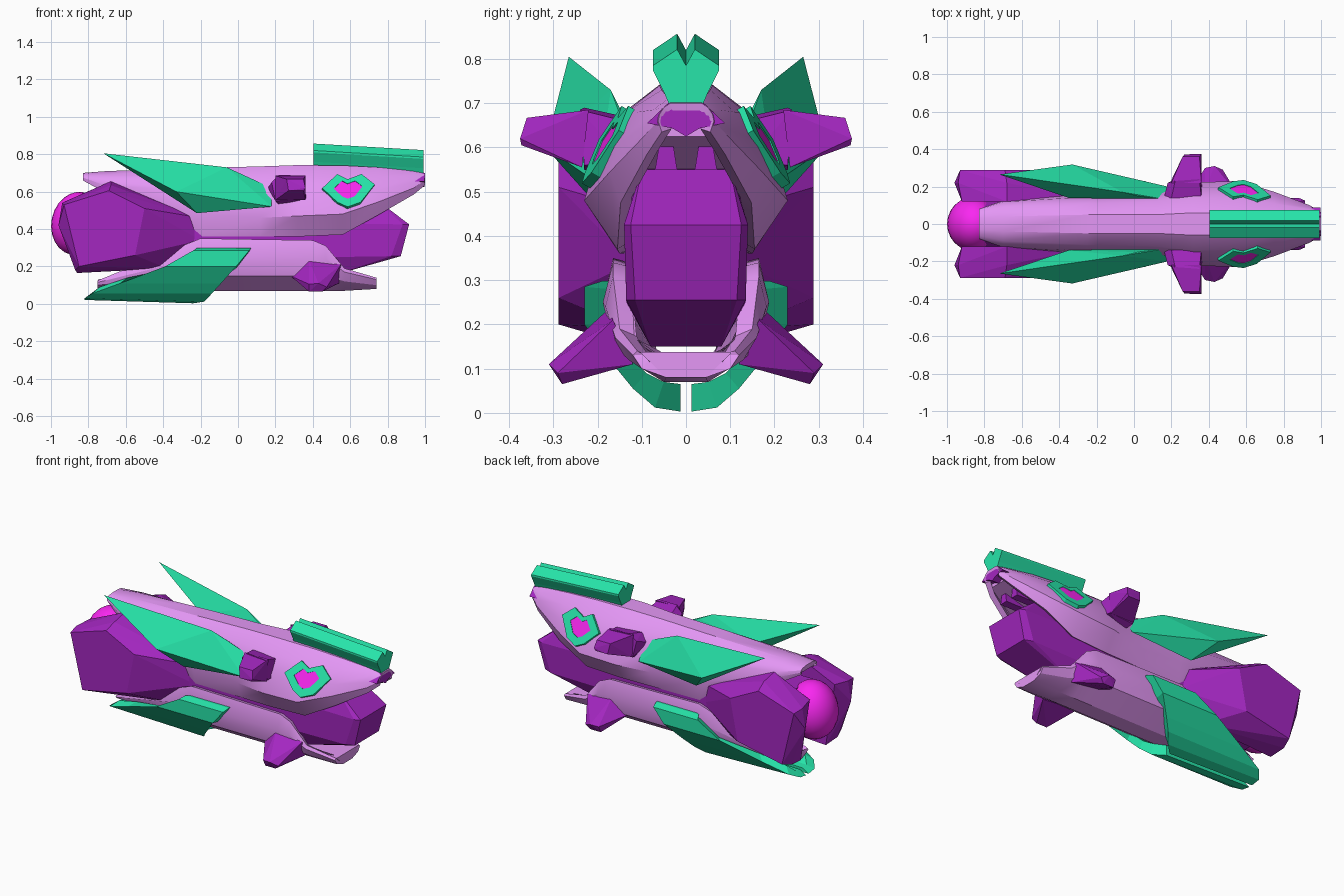
import bpy, bmesh, math
from mathutils import Vector

if "Cube" in bpy.data.objects:
    bpy.data.objects.remove(bpy.data.objects["Cube"])


def mat(name, c):
    m = bpy.data.materials.new(name)
    m.diffuse_color = (*c, 1)
    m.use_nodes = True
    m.node_tree.nodes["Principled BSDF"].inputs["Base Color"].default_value = m.diffuse_color
    return m


PURPLE = mat("purple", (0.37, 0.02, 0.53))
PINK = mat("lilac", (0.78, 0.31, 0.92))
GREEN = mat("green", (0.02, 0.78, 0.40))
MAGENTA = mat("magenta", (0.95, 0.02, 0.88))


def finish(name, bm, m, fix=True):
    if fix:
        bmesh.ops.recalc_face_normals(bm, faces=bm.faces)
    me = bpy.data.meshes.new(name)
    bm.to_mesh(me)
    bm.free()
    me.materials.append(m)
    ob = bpy.data.objects.new(name, me)
    bpy.context.collection.objects.link(ob)
    return ob


def mirror_y(ob):
    ob.modifiers.new("mirror", 'MIRROR').use_axis = (False, True, False)
    return ob


def smooth(ob, deg):
    bpy.ops.object.select_all(action='DESELECT')
    ob.select_set(True)
    bpy.context.view_layer.objects.active = ob
    for mod in list(ob.modifiers):
        bpy.ops.object.modifier_apply(modifier=mod.name)
    bpy.ops.object.shade_smooth_by_angle(angle=math.radians(deg))


def shell(ob, t):
    s = ob.modifiers.new("thickness", 'SOLIDIFY')
    s.thickness, s.offset = t, -1
    smooth(ob, 28)


def hull(name, pts, m):
    bm = bmesh.new()
    for p in pts:
        bm.verts.new(p)
    r = bmesh.ops.convex_hull(bm, input=bm.verts)
    bmesh.ops.delete(bm, geom=list({v for v in r["geom_interior"] if isinstance(v, bmesh.types.BMVert)}), context='VERTS')
    bmesh.ops.dissolve_limit(bm, angle_limit=0.03, verts=bm.verts, edges=bm.edges)
    return finish(name, bm, m)


def loft(name, rings, m, closed=True, flip=False):
    bm = bmesh.new()
    vs = [[bm.verts.new(p) for p in r] for r in rings]
    n = len(vs[0])
    for a, b in zip(vs, vs[1:]):
        for j in range(n if closed else n - 1):
            k = (j + 1) % n
            f = [a[j], b[j], b[k], a[k]]
            bm.faces.new(f[::-1] if flip else f)
    if closed:
        bm.faces.new(vs[0])
        bm.faces.new(vs[-1])
    return finish(name, bm, m, closed)


def station(x, half):
    # half section (y, z) mirrored to a full one
    return [(x, y, z) for y, z in half] + [(x, -y, z) for y, z in reversed(half)]


# upper hull shell: half sections run from lower edge to top
upper = [
    (-.83, [(.07, .66), (.08, .675), (.075, .687), (.06, .695), (.03, .70)]),
    (-.70, [(.12, .59), (.125, .63), (.118, .66), (.09, .69), (.04, .71)]),
    (-.25, [(.14, .41), (.16, .49), (.145, .61), (.11, .68), (.05, .725)]),
    (-.19, [(.14, .36), (.165, .48), (.15, .60), (.11, .68), (.05, .727)]),
    (.12, [(.145, .36), (.175, .46), (.16, .59), (.12, .68), (.05, .735)]),
    (.32, [(.15, .36), (.222, .47), (.195, .59), (.14, .68), (.06, .742)]),
    (.56, [(.155, .37), (.23, .48), (.20, .58), (.135, .68), (.06, .74)]),
    (.75, [(.148, .475), (.172, .545), (.15, .61), (.11, .68), (.055, .73)]),
    (.94, [(.088, .585), (.10, .62), (.092, .65), (.075, .685), (.04, .71)]),
    (1.0, [(.055, .635), (.063, .66), (.06, .675), (.05, .69), (.035, .70)])]
shell(loft("upper_hull", [station(x, h) for x, h in upper], PINK, False, True), .03)

# roof of the mouth, closing the upper hull from below
roof = [(-.15, [(.13, .50), (.12, .62), (.05, .70)]),
        (.55, [(.18, .49), (.14, .63), (.05, .71)]),
        (.75, [(.145, .56), (.11, .64), (.05, .70)]),
        (.95, [(.07, .625), (.065, .66), (.03, .69)])]
loft("mouth_roof", [station(x, h) for x, h in roof], PINK)

# lower hull shell: half sections run from upper edge to keel
lower = [
    (-.75, [(.10, .125), (.11, .115), (.09, .10), (.04, .08)]),
    (-.20, [(.165, .35), (.188, .25), (.165, .15), (.05, .07)]),
    (.40, [(.165, .34), (.188, .25), (.165, .15), (.05, .07)]),
    (.47, [(.165, .31), (.182, .24), (.16, .15), (.05, .07)]),
    (.57, [(.15, .19), (.16, .17), (.13, .12), (.05, .07)]),
    (.74, [(.11, .14), (.12, .13), (.10, .10), (.045, .08)])]
shell(loft("lower_hull", [station(x, h) for x, h in lower], PINK, False), .045)
hull("lower_lip", [(x, s * y, z) for s in (-1, 1) for x, y, z in
                   ((.50, .13, .135), (.50, .05, .075), (.74, .105, .138), (.74, .045, .08))], PINK)

# faceted inner body with tapered snout
body = [
    (-.80, [(.08, .25), (.12, .30), (.12, .48), (.08, .57)]),
    (-.30, [(.08, .16), (.135, .25), (.14, .43), (.10, .56)]),
    (.50, [(.08, .15), (.135, .25), (.14, .43), (.10, .56)])]
loft("inner_body", [station(x, h) for x, h in body], PURPLE)
hull("snout", [(x, s * y, z) for s in (-1, 1) for x, y, z in (
    (.50, .08, .15), (.50, .135, .25), (.50, .14, .43), (.50, .10, .56), (.75, .10, .55),
    (.88, .14, .425), (.915, .125, .425), (.87, .115, .255), (.82, .135, .255))], PURPLE)

# side engine pods
inner = [(-.92, .55), (-.68, .655), (-.2, .46), (-.2, .34), (-.38, .19), (-.86, .165)]
mid = [(-.96, .42), (-.94, .54), (-.68, .635), (-.50, .53), (-.54, .23), (-.87, .18)]
outer = [(-.93, .53), (-.69, .605), (-.50, .51), (-.55, .26), (-.85, .20)]
mirror_y(hull("engine_pod", [(x, .12, z) for x, z in inner] +
              [(x, .22, z) for x, z in mid] +
              [(x, .288, z) for x, z in outer], PURPLE))

# rear thruster ball
bpy.ops.mesh.primitive_uv_sphere_add(segments=24, ring_count=12, radius=1,
                                     location=(-.86, 0, .43), rotation=(0, .2, 0))
ob = bpy.context.object
ob.name = "thruster_ball"
ob.scale = (.138, .145, .17)
ob.data.materials.append(MAGENTA)
smooth(ob, 40)

# upper swept wings
mirror_y(hull("upper_wing", [(-.72, .265, .805), (-.06, .17, .73), (.02, .15, .69),
                             (.18, .13, .62), (.18, .20, .52), (-.22, .215, .485),
                             (-.33, .318, .60), (-.35, .14, .64)], GREEN))

# lower fins wrapping under the hull: (y, z, rear x, front x, inner y, inner z)
fin = [(.19, .298, -.22, .07, .165, .298), (.23, .285, -.24, .06, .175, .28),
       (.23, .20, -.39, -.01, .18, .19), (.165, .11, -.63, -.09, .135, .14),
       (.12, .055, -.78, -.14, .09, .09), (.07, .012, -.82, -.18, .05, .07),
       (.012, .003, -.82, -.24, .012, .065)]
mirror_y(loft("lower_fin", [[(r, y, z + (.018 if z < .04 else 0)), (f, y, z), (f, iy, iz),
                             (r + .04, iy, iz - (.02 if z < .04 else 0))]
                            for y, z, r, f, iy, iz in fin], GREEN))

# notched crest on top of the nose
crest = [(.035, .69), (.05, .725), (.075, .775), (.075, .785), (.02, .822)]
prof = [(0, .70)] + crest + [(0, .785)] + [(-y, z) for y, z in reversed(crest)]
loft("crest", [[(.405, y, z + .035) for y, z in prof],
               [(.993, y, z) for y, z in prof]], GREEN)

# chevron insert under the nose tip
chev = [(.04, .70), (.088, .655), (.03, .643)]
prof = chev + [(0, .625)] + [(-y, z) for y, z in reversed(chev)]
loft("nose_insert", [[(.92, y, z) for y, z in prof],
                     [(.997, y, z) for y, z in prof]], PURPLE)
mirror_y(hull("nose_vent", [(x, y, z) for x in (.70, .88) for y, z in
                            ((.03, .605), (.035, .645), (.06, .61), (.07, .55), (.02, .55))], PURPLE))

# upper side studs
mirror_y(hull("side_stud", [
    (.16, .14, .62), (.20, .14, .67), (.36, .14, .66), (.37, .14, .57), (.22, .17, .53),
    (.18, .22, .65), (.22, .23, .69), (.35, .24, .685), (.36, .23, .56), (.20, .23, .55)], PURPLE))
mirror_y(hull("stud_tip", [
    (.20, .22, .685), (.36, .22, .685), (.36, .235, .555), (.20, .235, .555),
    (.26, .36, .667), (.35, .36, .667), (.36, .375, .62), (.35, .372, .605), (.27, .372, .605)], PURPLE))

# lower side spikes
mirror_y(hull("lower_spike", [
    (.28, .14, .15), (.38, .175, .235), (.55, .165, .21), (.54, .12, .11), (.36, .125, .13),
    (.38, .30, .105), (.43, .31, .11), (.475, .29, .09), (.45, .28, .065), (.38, .28, .065)], PURPLE))


# eyes: notched frame with a recessed coloured centre
def on_hull(x, z, out):
    return Vector((x, .133 + (.69 - z) * .55 - .12 * (x - .58), z)) + out * Vector((.1, .85, .5))


rim = [(.45, .615), (.53, .69), (.585, .662), (.66, .69), (.73, .635), (.655, .54), (.585, .515), (.53, .54)]
hole = [(.585 + (x - .585) * .55, .61 + (z - .61) * .55) for x, z in rim]
rings = [[on_hull(*a, -.03), on_hull(*a, .008), on_hull(*b, .008), on_hull(*b, -.03)]
         for a, b in zip(rim, hole)]
bm = bmesh.new()
vs = [[bm.verts.new(p) for p in r] for r in rings]
for i in range(len(vs)):
    a, b = vs[i], vs[(i + 1) % len(vs)]
    for j in range(4):
        bm.faces.new((a[j], b[j], b[(j + 1) % 4], a[(j + 1) % 4]))
mirror_y(finish("eye_frame", bm, GREEN))
mirror_y(loft("eye", [[on_hull(x, z, d) for x, z in hole] for d in (-.03, .005)], MAGENTA))
